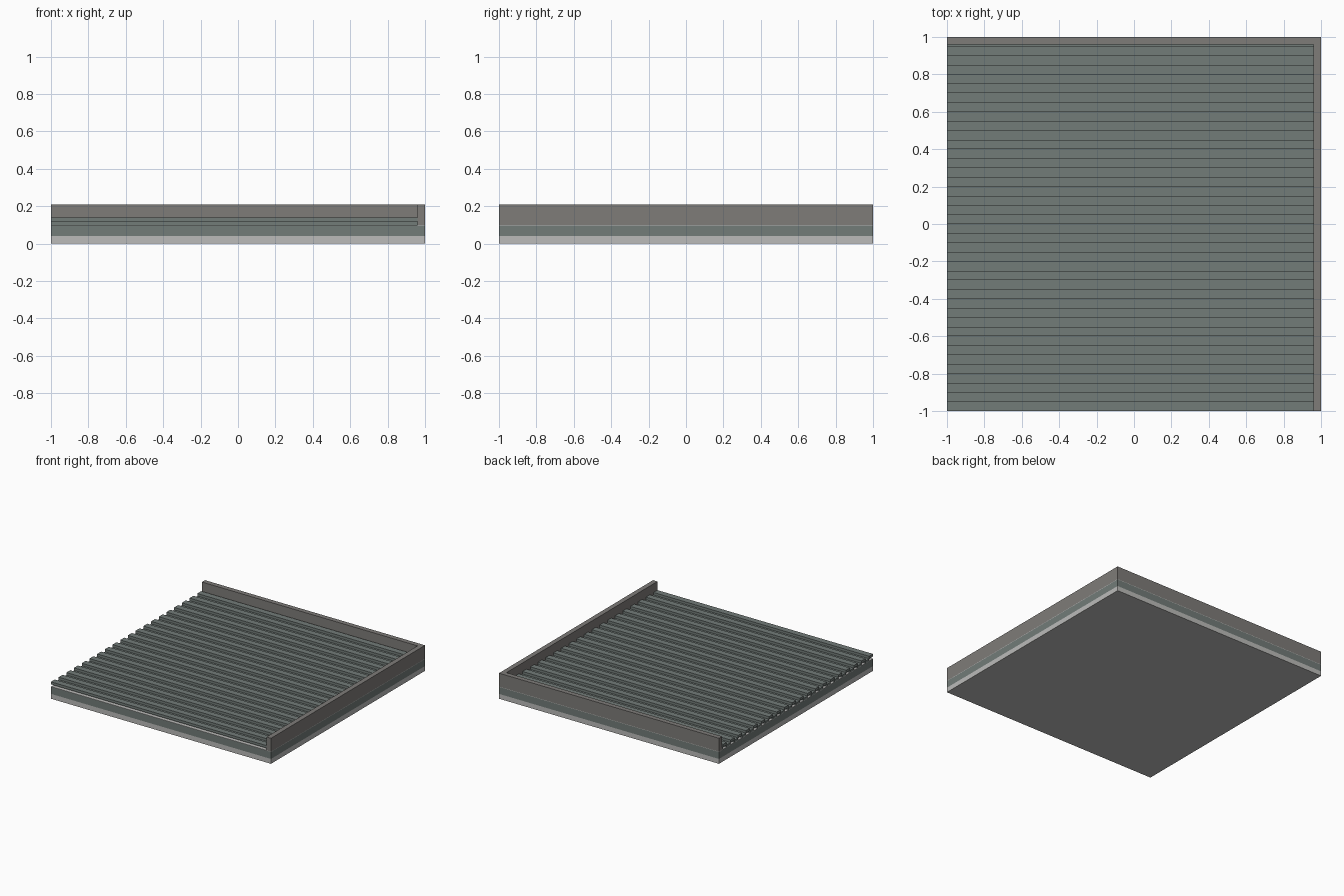
import bpy
import bmesh

if "Cube" in bpy.data.objects:
    bpy.data.objects.remove(bpy.data.objects["Cube"])


def material(name, rgb):
    m = bpy.data.materials.new(name)
    m.diffuse_color = (*rgb, 1)
    m.use_nodes = True
    m.node_tree.nodes["Principled BSDF"].inputs["Base Color"].default_value = m.diffuse_color
    return m


def boxes(name, parts, mat):
    """One object made of boxes given as (min corner, max corner)."""
    bm = bmesh.new()
    for lo, hi in parts:
        verts = bmesh.ops.create_cube(bm, size=1)["verts"]
        for v in verts:
            v.co = [(a + b) / 2 + c * (b - a) for a, b, c in zip(lo, hi, v.co)]
    mesh = bpy.data.meshes.new(name)
    bm.to_mesh(mesh)
    bm.free()
    mesh.materials.append(mat)
    obj = bpy.data.objects.new(name, mesh)
    bpy.context.collection.objects.link(obj)
    return obj


light = material("light_grey", (0.50, 0.50, 0.49))
green = material("grey_green", (0.17, 0.20, 0.19))
warm = material("warm_grey", (0.21, 0.20, 0.19))

# Layered deck
boxes("ceiling_panel", [((-1, -1, 0), (1, 1, 0.04))], light)
boxes("insulation_layer", [((-1, -1, 0.04), (1, 1, 0.097))], green)
boxes("membrane", [((-1, -1, 0.097), (1, 1, 0.10))], light)

# Corrugated sheet: alternating raised and lowered strips
pitch, edge = 0.05, 0.96
low, mid, high = 0.10, 0.118, 0.139
strips = []
for i in range(40):
    y = -1 + i * pitch
    z0, z1 = (mid, high) if i % 2 == 0 else (low, mid)
    strips.append(((-1, y, z0), (edge, min(y + pitch, edge), z1)))
boxes("corrugated_sheet", strips, green)

# Parapets on the back and right edges
boxes("back_parapet", [((-1, edge, low), (edge, 1, 0.21))], warm)
boxes("right_parapet", [((edge, -1, low), (1, 1, 0.21))], warm)
